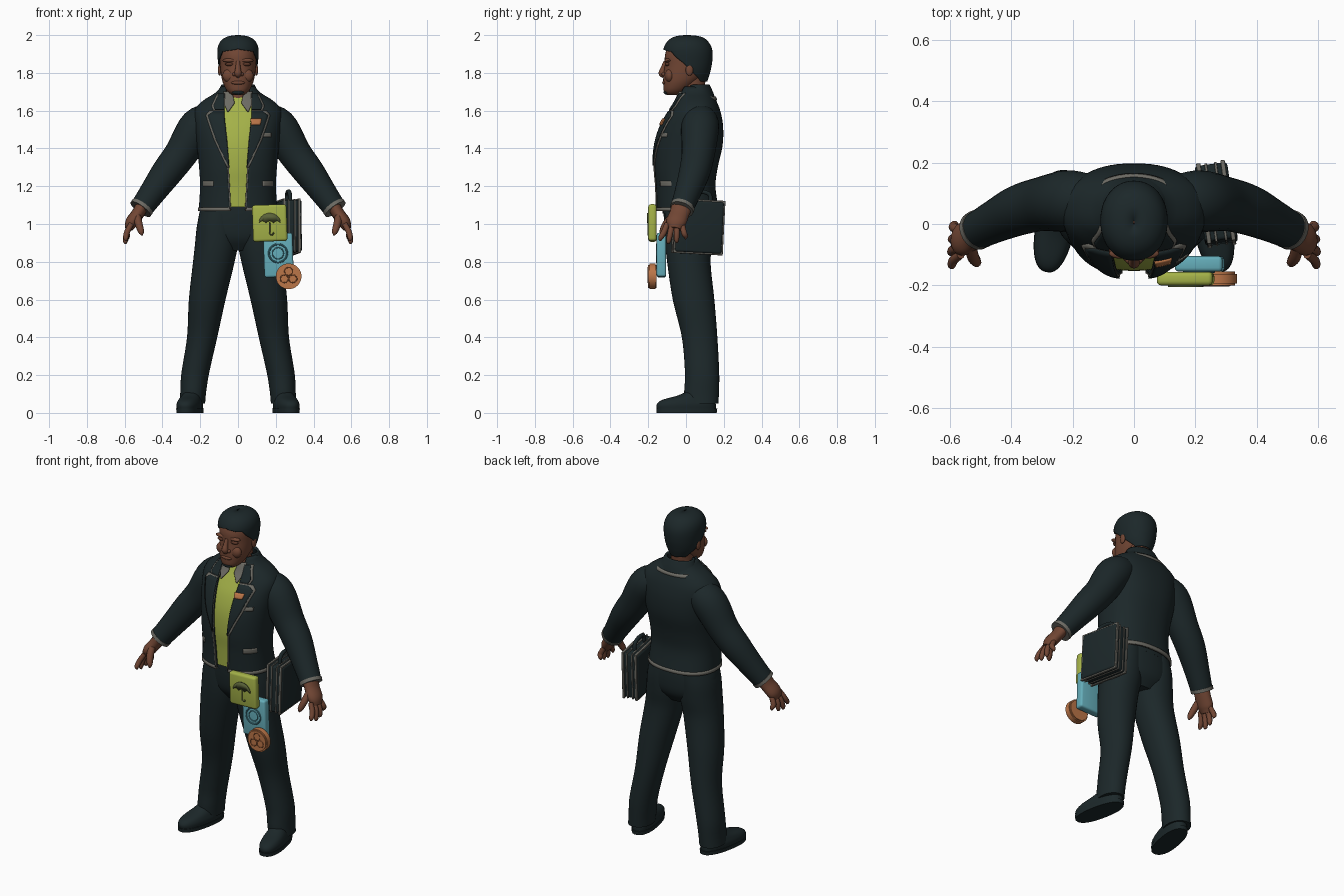
import bpy, bmesh, math
from mathutils import Vector, Matrix

if "Cube" in bpy.data.objects:
    bpy.data.objects.remove(bpy.data.objects["Cube"])

def colour(name, r, g, b):
    m = bpy.data.materials.new(name)
    m.diffuse_color = (r, g, b, 1)
    m.use_nodes = True
    m.node_tree.nodes["Principled BSDF"].inputs["Base Color"].default_value = m.diffuse_color
    return m

SUIT = colour("dark_teal", .0115, .0205, .0225)
SKIN = colour("brown_skin", .165, .061, .034)
SHADE = colour("deep_brown", .1, .036, .02)
LIME = colour("lime", .37, .44, .065)
BLUE = colour("sky_blue", .13, .42, .49)
ORANGE = colour("orange", .5, .18, .065)
TRIM = colour("grey_trim", .15, .145, .125)
OLIVE = colour("olive", .1, .12, .04)
DEEP = colour("deep_blue", .06, .22, .27)
RUST = colour("rust", .3, .1, .036)

def make(name, bm, mat, mirror=False, solid=0):
    bmesh.ops.recalc_face_normals(bm, faces=bm.faces)
    for f in bm.faces:
        f.smooth = True
    for e in bm.edges:
        e.smooth = not (len(e.link_faces) == 2 and e.calc_face_angle(0) > math.radians(42))
    me = bpy.data.meshes.new(name)
    bm.to_mesh(me)
    bm.free()
    me.materials.append(mat)
    ob = bpy.data.objects.new(name, me)
    bpy.context.collection.objects.link(ob)
    if solid:
        md = ob.modifiers.new("thickness", 'SOLIDIFY')
        md.thickness, md.offset = solid, 0
    if mirror:
        md = ob.modifiers.new("mirror", 'MIRROR')
        md.use_mirror_merge = False
    return ob

def sample(t, u):
    """Smooth interpolation of rows keyed by their first value."""
    u = min(max(u, t[0][0]), t[-1][0])
    i = next(k for k in range(len(t) - 1) if u <= t[k + 1][0])
    a, b = t[i], t[i + 1]
    h = b[0] - a[0]
    s = (u - a[0]) / h
    def tan(k, c):
        lo, hi = t[max(k - 1, 0)], t[min(k + 1, len(t) - 1)]
        return (hi[c] - lo[c]) / (hi[0] - lo[0])
    return [(2*s**3 - 3*s*s + 1) * a[c] + (s**3 - 2*s*s + s) * h * tan(i, c)
            + (3*s*s - 2*s**3) * b[c] + (s**3 - s*s) * h * tan(i + 1, c) for c in range(1, len(a))]

def skin_rings(rings, closed=True, caps=True):
    bm = bmesh.new()
    vs = [[bm.verts.new(p) for p in r] for r in rings]
    n = len(vs[0])
    for a, b in zip(vs, vs[1:]):
        for j in range(n if closed else n - 1):
            bm.faces.new((a[j], a[(j + 1) % n], b[(j + 1) % n], b[j]))
    if closed and caps:
        bm.faces.new(vs[0])
        bm.faces.new(vs[-1])
    bmesh.ops.remove_doubles(bm, verts=bm.verts, dist=1e-5)
    return bm

def spow(v, e):
    return math.copysign(abs(v) ** e, v)

def loft(name, table, mat, e=1.0, nz=20, n=36, gap=None, grow=0, lo=None, hi=None,
         caps=True, mat4=None, **kw):
    """Horizontal sections (z, half width, front y, back y, centre x); gap(z, rx) opens the front."""
    lo = table[0][0] if lo is None else lo
    hi = table[-1][0] if hi is None else hi
    rings = []
    for i in range(nz + 1):
        z = lo + (hi - lo) * i / nz
        rx, yf, yb, *cx = sample(table, z)
        cx = cx[0] if cx else 0
        cy, ry, rx = (yf + yb) / 2, (yb - yf) / 2 + grow, rx + grow
        t0 = gap(z, rx) if gap else 0
        ring = []
        for j in range(n):
            t = t0 + (2 * math.pi - 2 * t0) * j / (n - 1 if gap else n)
            ring.append((cx + rx * spow(math.sin(t), e), cy - ry * spow(math.cos(t), e), z))
        rings.append(ring)
    bm = skin_rings(rings, not gap, caps)
    if mat4:
        bm.transform(mat4)
    return make(name, bm, mat, **kw)

def tube(name, pts, mat, flat=1.0, n=16, per=5, ref=(0, 1, 0), **kw):
    """Round limb through (x, y, z, radius) points."""
    t = [(i, *p) for i, p in enumerate(pts)]
    rows = [sample(t, i / per) for i in range((len(pts) - 1) * per + 1)]
    rings = []
    for i, (x, y, z, r) in enumerate(rows):
        d = Vector(rows[min(i + 1, len(rows) - 1)][:3]) - Vector(rows[max(i - 1, 0)][:3])
        u = d.cross(Vector(ref)).normalized()
        v = d.cross(u).normalized()
        rings.append([Vector((x, y, z)) + r * (math.cos(a) * u + flat * math.sin(a) * v)
                      for a in (2 * math.pi * k / n for k in range(n))])
    return make(name, skin_rings(rings), mat, **kw)

def ball(name, c, s, mat, **kw):
    bm = bmesh.new()
    bmesh.ops.create_uvsphere(bm, u_segments=20, v_segments=12, radius=1)
    bm.transform(Matrix.Translation(c) @ Matrix.Diagonal((*s, 1)))
    return make(name, bm, mat, **kw)

def box(name, c, s, mat, rot=Matrix(), bevel=.012):
    bm = bmesh.new()
    bmesh.ops.create_cube(bm, size=1)
    bm.transform(Matrix.Diagonal((*s, 1)))
    bmesh.ops.bevel(bm, geom=bm.edges[:], offset=bevel, segments=3, profile=.5, affect='EDGES')
    bm.transform(Matrix.Translation(c) @ rot)
    return make(name, bm, mat)

def ring(name, c, r, w, mat):
    """Raised ring facing forward."""
    rings = [[(c[0] + (r + w * math.cos(b)) * math.cos(a), c[1] + w * math.sin(b),
               c[2] + (r + w * math.cos(b)) * math.sin(a))
              for b in (k * math.pi / 4 for k in range(8))] for a in (k * math.pi / 16 for k in range(33))]
    return make(name, skin_rings(rings, caps=False), mat)

# Jacket, shirt and neckline
E = .85
TORSO = [(1.07, .202, -.15, .168), (1.2, .195, -.155, .15), (1.3, .2, -.163, .162), (1.42, .213, -.155, .188),
         (1.52, .225, -.125, .19), (1.6, .225, -.08, .175), (1.65, .18, -.05, .155),
         (1.69, .115, -.035, .135), (1.725, .085, -.02, .122)]
OPEN = [(1.07, .038), (1.3, .05), (1.5, .064), (1.6, .074), (1.73, .06)]

def jacket_gap(z, rx):
    return math.asin(min(1, sample(OPEN, z)[0] / rx) ** (1 / E))

def front_y(x, z):
    rx, yf, yb = sample(TORSO, z)
    k = max(0, 1 - min(1, abs(x) / rx) ** (2 / E)) ** (E / 2)
    return (yf + yb) / 2 - (yb - yf) / 2 * k

def strip(name, rows, mat, off, mirror=True, nz=12, nx=6, solid=.006):
    """Cloth strip (z, x start, x end) laid on the jacket front."""
    rings = []
    for i in range(nz + 1):
        z = rows[0][0] + (rows[-1][0] - rows[0][0]) * i / nz
        k = next(k for k in range(len(rows) - 1) if z <= rows[k + 1][0] + 1e-9)
        f = (z - rows[k][0]) / (rows[k + 1][0] - rows[k][0])
        x0, x1 = (rows[k][c] + (rows[k + 1][c] - rows[k][c]) * f for c in (1, 2))
        xs = [x0 + (x1 - x0) * j / nx for j in range(nx + 1)]
        rings.append([(x, front_y(x, z) - off, z) for x in xs])
    return make(name, skin_rings(rings, closed=False), mat, mirror, solid)

loft("jacket", TORSO, SUIT, E, nz=40, n=61, gap=jacket_gap, solid=.012)
loft("shirt", TORSO, LIME, E, nz=30, n=48, grow=-.01, lo=1.09, hi=1.67)
loft("jacket_hem", TORSO, TRIM, E, nz=2, n=61, gap=jacket_gap, grow=.004, lo=1.068, hi=1.088, solid=.012)
loft("jacket_collar", [(1.665, .125, .0, .148), (1.7, .1, -.0, .135), (1.735, .082, .0, .118)], SUIT,
     nz=8, gap=lambda z, r: 1.0, solid=.014)
loft("collar_edge", [(1.655, .15, -.005, .16), (1.672, .132, -.005, .153)], TRIM, nz=2, gap=lambda z, r: .7, solid=.012)
strip("front_edge", [(1.08, .037, .044), (1.31, .049, .056)], TRIM, .008)
strip("lapel_trim", [(1.30, .046, .058), (1.45, .058, .128), (1.585, .074, .174), (1.60, .074, .15)], TRIM, .009)
strip("lapel", [(1.31, .047, .052), (1.45, .06, .118), (1.578, .072, .162), (1.596, .072, .13)], SUIT, .015)
strip("upper_lapel_trim", [(1.60, .072, .13), (1.625, .072, .14), (1.69, .068, .108)], TRIM, .009)
strip("upper_lapel", [(1.605, .073, .122), (1.625, .074, .13), (1.69, .073, .1)], SUIT, .015)
strip("shirt_collar", [(1.595, .05, .056), (1.64, .018, .076), (1.70, .03, .075)], TRIM, .008)
strip("hip_pocket", [(1.198, .13, .19), (1.228, .13, .19)], TRIM, .008, nz=3)
strip("breast_pocket", [(1.46, .12, .175), (1.482, .12, .175)], TRIM, .008, mirror=False, nz=3)
strip("pocket_square", [(1.525, .07, .118), (1.556, .066, .124)], ORANGE, .021, mirror=False, nz=3)

# Trousers and shoes
loft("hips", [(.86, .1, -.06, .1), (.92, .19, -.1, .142), (1.0, .213, -.115, .152), (1.11, .192, -.12, .145)],
     SUIT, .9, nz=14)
loft("waistband", [(1.055, .198, -.124, .15), (1.095, .195, -.124, .15)], SUIT, .9, nz=2)
loft("trouser_leg", [(.05, .068, -.005, .172, .242), (.1, .068, -.01, .174, .238), (.2, .073, -.005, .176, .228),
     (.4, .08, -.022, .166, .19), (.6, .097, -.07, .15, .163), (.8, .11, -.1, .13, .128), (.9, .114, -.11, .14, .113),
     (1.0, .108, -.113, .145, .108), (1.08, .095, -.11, .14, .1)], SUIT, .95, nz=36, mirror=True)
turn = Matrix.Translation((.255, 0, 0)) @ Matrix.Rotation(math.radians(11), 4, 'Z')
loft("shoe", [(.015, .06, -.155, .16), (.045, .062, -.157, .16), (.068, .056, -.13, .155),
     (.09, .048, -.05, .15), (.11, .04, 0, .13)], SUIT, .85, mat4=turn, mirror=True)
loft("sole", [(0, .063, -.157, .165), (.022, .064, -.16, .168)], SUIT, .85, nz=2, mat4=turn, mirror=True)

# Sleeves and hands
tube("sleeve", [(.12, .078, 1.56, .08), (.21, .075, 1.515, .1), (.30, .065, 1.375, .088), (.375, .045, 1.275, .082),
     (.45, .01, 1.17, .07), (.512, -.022, 1.083, .061)], SUIT, n=28, mirror=True)
tube("cuff", [(.505, -.017, 1.093, .065), (.516, -.023, 1.078, .064)], TRIM, n=28, mirror=True)
tube("palm", [(.505, -.02, 1.1, .036), (.53, -.035, 1.055, .034), (.562, -.052, 1.01, .034), (.578, -.06, .975, .022)],
     SKIN, flat=1.55, mirror=True)
for i, (y, tx, ty, tz) in enumerate([(-.1, .598, -.135, .91), (-.073, .6, -.092, .895),
                                     (-.047, .597, -.05, .9), (-.02, .588, -.002, .92)]):
    tube("finger_%d" % (i + 1), [(.565, y, 1.0, .014), (.588, (y + ty) / 2, .955, .0155),
         (tx - .004, ty, tz + .015, .013), (tx - .008, ty, tz, .004)], SKIN, n=10, mirror=True)
tube("thumb", [(.535, -.065, 1.05, .02), (.525, -.105, 1.0, .02), (.513, -.125, .96, .016), (.508, -.13, .94, .005)],
     SKIN, n=10, mirror=True)

# Head
loft("neck", [(1.6, .068, -.03, .11), (1.7, .062, -.035, .1), (1.79, .064, -.04, .105)], SKIN, nz=8)
loft("head", [(1.682, .028, -.1, -.03), (1.7, .054, -.116, .0), (1.74, .077, -.12, .05), (1.78, .088, -.12, .09),
     (1.84, .095, -.113, .12), (1.9, .096, -.11, .13), (1.95, .082, -.085, .115), (1.98, .045, -.04, .07)],
     SKIN, .93, nz=28)
HAIRLINE = [(1.755, 2.3), (1.8, 1.8), (1.85, 1.4), (1.885, 1.05), (1.912, .85), (1.924, 0), (2.0, 0)]
def hair_gap(z, rx):
    k = next(k for k in range(6) if z <= HAIRLINE[k + 1][0] + 1e-9)
    (a, p), (b, q) = HAIRLINE[k:k + 2]
    return p + (q - p) * (z - a) / (b - a)
loft("hair", [(1.755, .07, -.1, .11), (1.8, .092, -.105, .124), (1.86, .103, -.112, .136), (1.92, .106, -.117, .136),
     (1.96, .094, -.1, .118), (1.985, .066, -.07, .088), (1.996, .03, -.03, .045), (1.998, .002, .0, .01)],
     SUIT, .95, nz=48, n=49, gap=hair_gap, solid=.006)
ball("ear", (.097, .018, 1.815), (.01, .02, .03), SKIN, mirror=True)
ball("brow", (.042, -.096, 1.866), (.04, .017, .011), SKIN, mirror=True)
ball("eye_socket", (.043, -.098, 1.846), (.026, .0135, .01), SHADE, mirror=True)
ball("cheek", (.046, -.087, 1.785), (.036, .024, .036), SKIN, mirror=True)
tube("nose", [(0, -.108, 1.86, .01), (0, -.12, 1.825, .014), (0, -.126, 1.798, .019), (0, -.114, 1.782, .012)], SKIN)
ball("nostril", (.018, -.115, 1.793), (.012, .014, .011), SKIN, mirror=True)
ball("lips", (0, -.113, 1.748), (.036, .013, .011), SKIN)
ball("goatee", (0, -.103, 1.698), (.032, .016, .013), SUIT)

# Satchel pouches hanging at the hip
tilt = Matrix.Rotation(math.radians(-2), 4, 'Y')
box("lime_pouch", (.168, -.178, 1.005), (.182, .044, .194), LIME, tilt, .014)
box("blue_pouch", (.214, -.13, .835), (.155, .05, .232), BLUE, tilt, .012)
ring("blue_emblem", (.212, -.155, .845), .048, .005, DEEP)
ring("blue_emblem_inner", (.212, -.155, .845), .03, .003, DEEP)
bm = bmesh.new()
bmesh.ops.create_cone(bm, cap_ends=True, segments=40, radius1=.068, radius2=.068, depth=.045)
bmesh.ops.bevel(bm, geom=[e for e in bm.edges if any(len(f.verts) > 4 for f in e.link_faces)],
                offset=.007, segments=2, affect='EDGES')
bm.transform(Matrix.Translation((.268, -.178, .723)) @ Matrix.Rotation(math.pi / 2, 4, 'X'))
make("orange_disc", bm, ORANGE)
for i in range(3):
    a = math.pi / 2 + i * 2 * math.pi / 3
    ring("disc_loop_%d" % i, (.268 + .026 * math.cos(a), -.2, .723 + .026 * math.sin(a)), .021, .003, RUST)

# Umbrella-shaped emblem on the lime pouch
bm = bmesh.new()
arc = [(.168 + .058 * math.cos(a), -.203, 1.005 + .053 * math.sin(a)) for a in (math.pi * k / 14 for k in range(15))]
scallop = [(.11 + .116 * k / 12, -.203, 1.005 + .011 * abs(math.sin(math.pi * k / 4))) for k in range(1, 12)]
bm.faces.new([bm.verts.new(p) for p in arc + scallop])
make("emblem_canopy", bm, OLIVE, solid=.006)
tube("emblem_handle", [(.168, -.2, 1.01, .004), (.168, -.2, .955, .004), (.18, -.2, .943, .004), (.19, -.2, .955, .004)],
     OLIVE, n=8)

# Briefcase
rot = Matrix.Rotation(math.radians(8), 4, 'Z') @ Matrix.Rotation(math.radians(-3), 4, 'X')
centre = Vector((.268, .065, .985))
box("briefcase", centre, (.108, .25, .275), SUIT, rot, .012)
for i, (dx, w, g) in enumerate(((-.04, .014, .014), (-.016, .008, .008), (.016, .008, .008), (.04, .014, .014))):
    box("briefcase_band_%d" % i, centre + rot @ Vector((dx, 0, 0)), (w, .25 + g, .275 + g), TRIM, rot, .003)
tube("briefcase_handle", [tuple(centre + rot @ Vector((0, y, z))) + (.011,) for y, z in
     ((-.06, .13), (-.05, .175), (0, .187), (.05, .175), (.06, .13))], SUIT, ref=(1, 0, 0))
